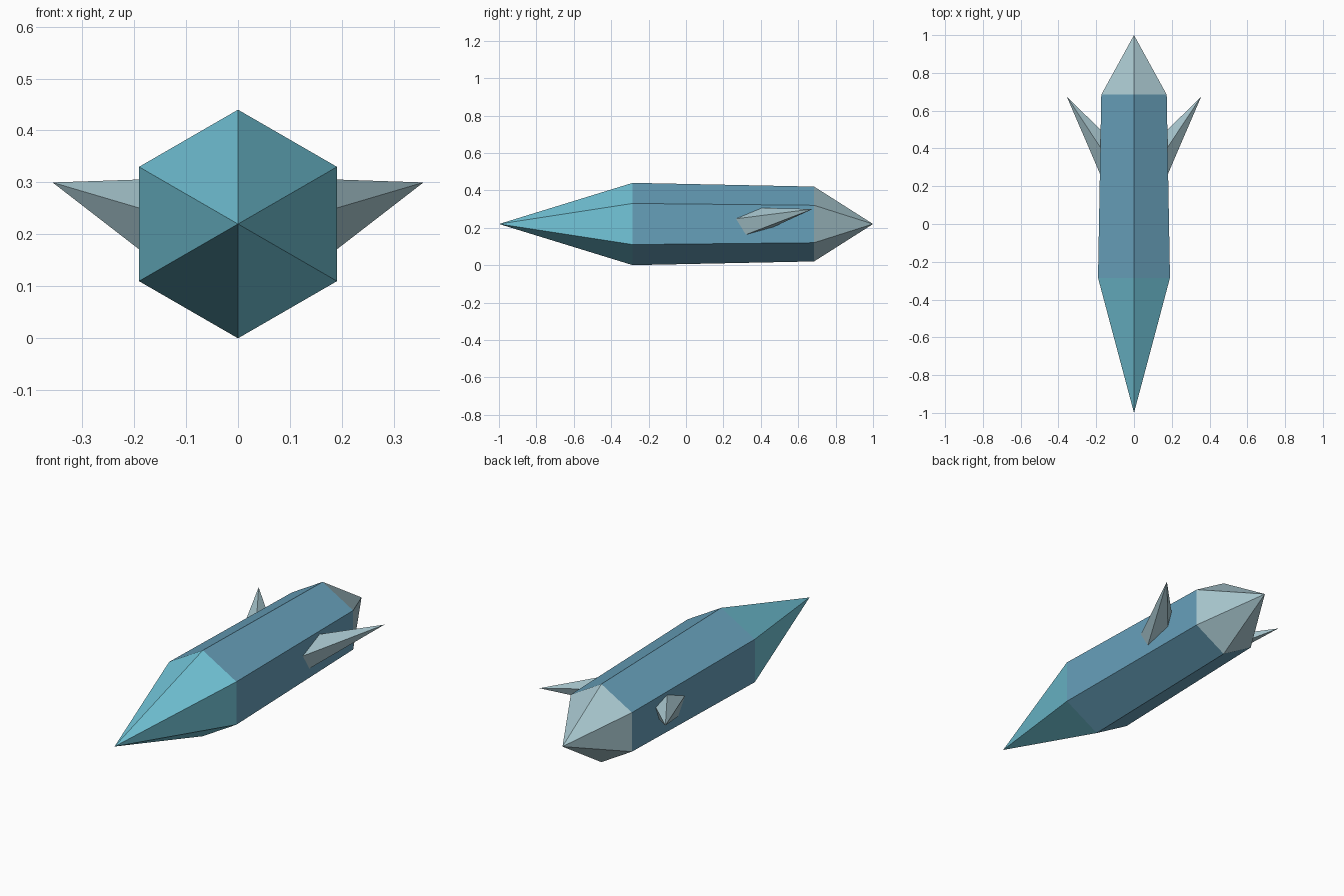
import bpy, bmesh, math
from mathutils import Vector

if "Cube" in bpy.data.objects:
    bpy.data.objects.remove(bpy.data.objects["Cube"])


def material(name, rgb):
    m = bpy.data.materials.new(name)
    m.diffuse_color = (*rgb, 1)
    m.use_nodes = True
    m.node_tree.nodes["Principled BSDF"].inputs["Base Color"].default_value = m.diffuse_color
    return m


nose_blue = material("light cyan", (0.17, 0.56, 0.69))
hull_blue = material("steel blue", (0.135, 0.35, 0.49))
pale_grey = material("pale grey blue", (0.38, 0.55, 0.60))


def finish(bm, name, mats):
    bmesh.ops.recalc_face_normals(bm, faces=bm.faces)
    mesh = bpy.data.meshes.new(name)
    bm.to_mesh(mesh)
    bm.free()
    for m in mats:
        mesh.materials.append(m)
    obj = bpy.data.objects.new(name, mesh)
    bpy.context.collection.objects.link(obj)
    return obj


# Six-sided hull: pointed nose, tapering middle, short pointed tail
MID_Z = 0.22
bm = bmesh.new()
rings = []
for y, r in ((-0.285, 0.22), (0.685, 0.20)):
    angles = [math.radians(90 + 60 * i) for i in range(6)]
    rings.append([bm.verts.new((r * math.cos(a), y, MID_Z + r * math.sin(a)))
                  for a in angles])
nose_tip = bm.verts.new((0, -1, MID_Z))
tail_tip = bm.verts.new((0, 1, MID_Z))
front, back = rings
for i in range(6):
    j = (i + 1) % 6
    bm.faces.new((nose_tip, front[i], front[j])).material_index = 0
    bm.faces.new((front[i], back[i], back[j], front[j])).material_index = 1
    bm.faces.new((tail_tip, back[j], back[i])).material_index = 2
finish(bm, "hull", (nose_blue, hull_blue, pale_grey))


# Five-sided swept spikes, rooted inside the hull
def fin(name, side):
    bm = bmesh.new()
    tip = Vector((0.357, 0.677, 0.30))
    section = ((0.267, 0.248), (0.406, 0.306), (0.497, 0.275),
               (0.47, 0.205), (0.32, 0.163))
    flip = Vector((side, 1, 1))
    root = []
    for y, z in section:
        x = 0.1905 - (y + 0.285) * 0.0179          # hull side surface
        p = tip + (Vector((x, y, z)) - tip) * 1.2  # carry on into the hull
        root.append(bm.verts.new(p * flip))
    end = bm.verts.new(tip * flip)
    bm.faces.new(root)
    for i in range(5):
        bm.faces.new((root[i], root[(i + 1) % 5], end))
    finish(bm, name, (pale_grey,))


fin("right_fin", 1)
fin("left_fin", -1)
